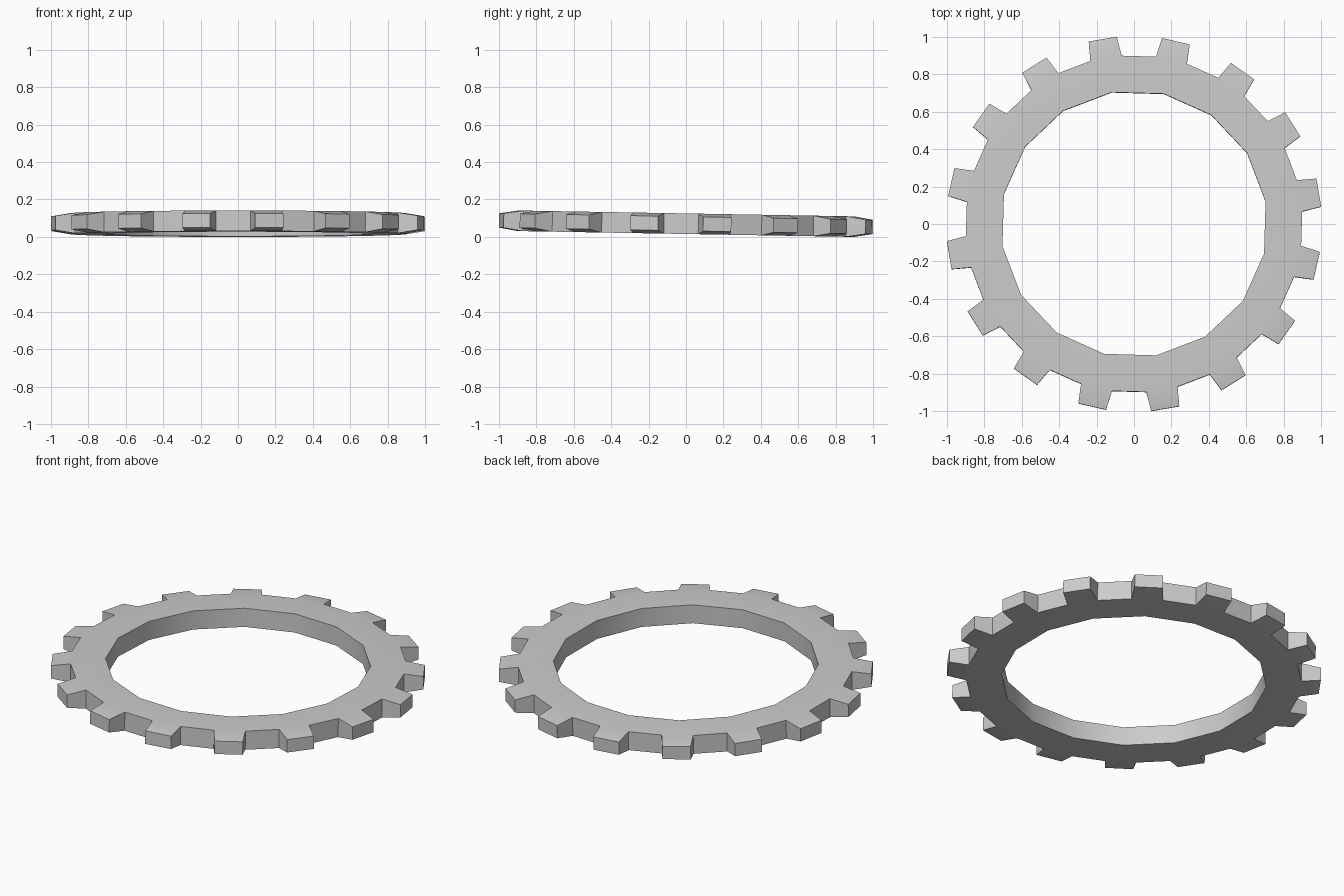
import bpy, bmesh
from math import radians, cos, sin
from mathutils import Matrix

cube = bpy.data.objects.get("Cube")
if cube:
    bpy.data.objects.remove(cube, do_unlink=True)

TEETH = 16
PHASE = 9.6                      # direction of the first tooth, degrees
STEP = 360 / TEETH
INNER_R, ROOT_R, TIP_R = 0.713, 0.901, 1.0045
ROOT_HALF, TIP_HALF = 5.4, 4.35  # half widths of a tooth, degrees
BODY_H, TIP_H = 0.055, 0.038     # half thicknesses

# Material
grey = bpy.data.materials.new("plain grey")
grey.use_nodes = True
colour = (0.6, 0.6, 0.6, 1)
grey.diffuse_color = colour
grey.node_tree.nodes["Principled BSDF"].inputs["Base Color"].default_value = colour

bm = bmesh.new()


def pair(radius, degrees, half):
    """Top and bottom vertex at one polar position."""
    a = radians(degrees)
    return [bm.verts.new((radius * cos(a), radius * sin(a), z)) for z in (half, -half)]


# Vertex pairs of each tooth sector
sectors = []
for i in range(TEETH):
    a = PHASE + i * STEP
    sectors.append((pair(INNER_R, a, BODY_H),
                    pair(ROOT_R, a - ROOT_HALF, BODY_H),
                    pair(TIP_R, a - TIP_HALF, TIP_H),
                    pair(TIP_R, a + TIP_HALF, TIP_H),
                    pair(ROOT_R, a + ROOT_HALF, BODY_H)))


def wall(p, q):
    bm.faces.new((p[0], p[1], q[1], q[0]))


for i, (inner, root_a, tip_a, tip_b, root_b) in enumerate(sectors):
    next_inner, next_root = sectors[(i + 1) % TEETH][:2]
    # Top and bottom: ring body and tapered tooth
    for side in (0, 1):
        for outline in ((inner, root_a, root_b),
                        (inner, root_b, next_root, next_inner),
                        (root_a, tip_a, tip_b, root_b)):
            bm.faces.new([p[side] for p in outline])
    # Tooth flanks, tip, valley and bore
    wall(root_a, tip_a)
    wall(tip_a, tip_b)
    wall(tip_b, root_b)
    wall(root_b, next_root)
    wall(next_inner, inner)

bmesh.ops.recalc_face_normals(bm, faces=bm.faces)
# The ring leans slightly toward the back
bm.transform(Matrix.Translation((0, 0, 0.0705)) @ Matrix.Rotation(radians(-1), 4, 'X'))

mesh = bpy.data.meshes.new("gear_ring")
bm.to_mesh(mesh)
bm.free()
mesh.materials.append(grey)
ring = bpy.data.objects.new("gear_ring", mesh)
bpy.context.collection.objects.link(ring)

bpy.ops.object.select_all(action='DESELECT')
ring.select_set(True)
bpy.context.view_layer.objects.active = ring
bpy.ops.object.shade_smooth_by_angle(angle=radians(30))
